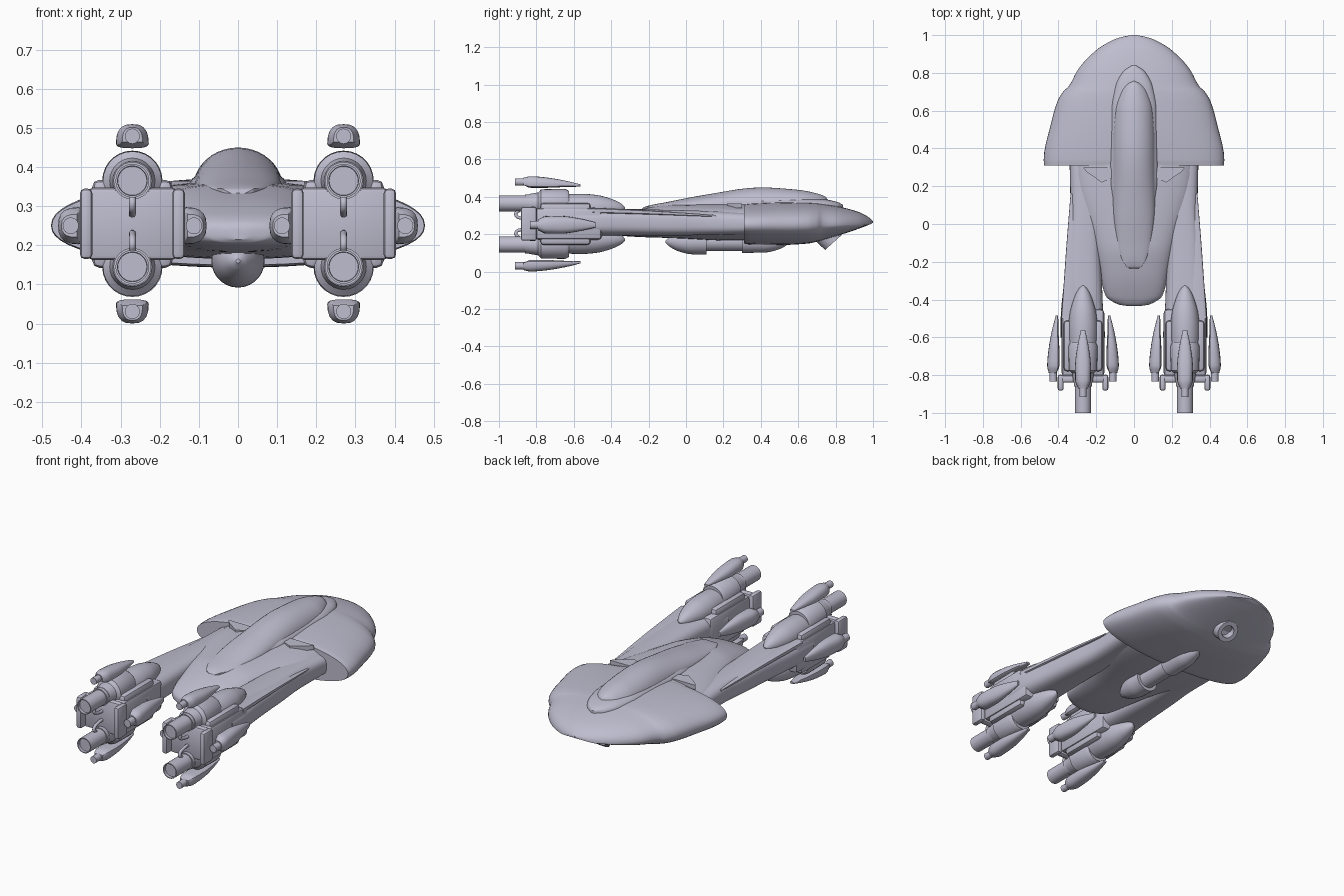
import bpy, bmesh, math
from mathutils import Vector

default = bpy.data.objects.get("Cube")
if default:
    bpy.data.objects.remove(default, do_unlink=True)

paint = bpy.data.materials.new("pale_grey_hull")
paint.use_nodes = True
paint.diffuse_color = (0.52, 0.51, 0.62, 1)
paint.node_tree.nodes["Principled BSDF"].inputs["Base Color"].default_value = paint.diffuse_color


def finish(name, bm, angle=35):
    """Turn a bmesh into a painted object with smooth shading and sharp edges."""
    bmesh.ops.recalc_face_normals(bm, faces=bm.faces)
    mesh = bpy.data.meshes.new(name)
    bm.to_mesh(mesh)
    bm.free()
    mesh.materials.append(paint)
    mesh.shade_smooth()
    mesh.set_sharp_from_angle(angle=math.radians(angle))
    obj = bpy.data.objects.new(name, mesh)
    bpy.context.collection.objects.link(obj)
    return obj


def smooth_keys(keys, steps):
    """Monotone interpolation of section rows along their first value."""
    def slope(a, b, col):
        return (b[col] - a[col]) / (b[0] - a[0])

    def tangent(i, col):
        if i == 0:
            return slope(keys[i], keys[i + 1], col)
        if i == len(keys) - 1:
            return slope(keys[i - 1], keys[i], col)
        before, after = slope(keys[i - 1], keys[i], col), slope(keys[i], keys[i + 1], col)
        return 2 * before * after / (before + after) if before * after > 0 else 0

    rows = []
    for i in range(len(keys) - 1):
        a, b = keys[i], keys[i + 1]
        span = b[0] - a[0]
        for k in range(steps):
            t = k / steps
            row = [a[0] + span * t]
            for c in range(1, len(a)):
                row.append((2*t**3 - 3*t*t + 1) * a[c] + (3*t*t - 2*t**3) * b[c]
                           + span * ((t**3 - 2*t*t + t) * tangent(i, c) + (t**3 - t*t) * tangent(i + 1, c)))
            rows.append(row)
    return rows + [list(keys[-1])]


def loft(name, keys, edge=None, power=1.0, steps=5, sides=40):
    """Skin sections (y, centre x, half width, top z, bottom z); power below one is boxier."""
    bm = bmesh.new()
    rings = []
    for y, cx, w, top, bottom in (smooth_keys(keys, steps) if steps > 1 else keys):
        mid = (top + bottom) / 2 if edge is None else min(max(edge, bottom), top)
        ring = []
        for k in range(sides):
            a = math.tau * k / sides
            c, s = math.cos(a), math.sin(a)
            c, s = math.copysign(abs(c)**power, c), math.copysign(abs(s)**power, s)
            ring.append(bm.verts.new((cx + w * c, y, mid + s * (top - mid if s > 0 else mid - bottom))))
        rings.append(ring)
    for a, b in zip(rings, rings[1:]):
        for k in range(sides):
            n = (k + 1) % sides
            bm.faces.new((a[k], a[n], b[n], b[k]))
    bm.faces.new(rings[0])
    bm.faces.new(rings[-1])
    return finish(name, bm)


def turned(name, profile, x, z, steps=1, sides=28):
    """Revolve (y, radius) pairs around a lengthwise axis."""
    return loft(name, [(y, x, r, z + r, z - r) for y, r in profile], steps=steps, sides=sides)


def block(name, centre, size, bevel):
    bm = bmesh.new()
    bmesh.ops.create_cube(bm, size=1)
    bmesh.ops.scale(bm, vec=size, verts=bm.verts)
    bmesh.ops.bevel(bm, geom=bm.edges[:], offset=bevel, segments=2, profile=0.5, affect='EDGES')
    bmesh.ops.translate(bm, vec=centre, verts=bm.verts)
    return finish(name, bm, 30)


def pipe(name, points, radius):
    curve = bpy.data.curves.new(name, 'CURVE')
    curve.dimensions = '3D'
    curve.bevel_depth = radius
    curve.bevel_resolution = 3
    spline = curve.splines.new('BEZIER')
    spline.bezier_points.add(len(points) - 1)
    for knot, p in zip(spline.bezier_points, points):
        knot.co = p
        knot.handle_left_type = knot.handle_right_type = 'AUTO'
    curve.materials.append(paint)
    obj = bpy.data.objects.new(name, curve)
    bpy.context.collection.objects.link(obj)


# Broad rounded head with swept wing tips
loft("head_shell", [
    (0.31, 0, 0.476, 0.36, 0.15), (0.34, 0, 0.478, 0.365, 0.145), (0.53, 0, 0.44, 0.372, 0.143),
    (0.65, 0, 0.405, 0.37, 0.15), (0.70, 0, 0.375, 0.367, 0.16), (0.73, 0, 0.345, 0.363, 0.168),
    (0.82, 0, 0.295, 0.347, 0.195), (0.92, 0, 0.20, 0.32, 0.228), (0.97, 0, 0.12, 0.295, 0.247),
    (0.99, 0, 0.065, 0.28, 0.255), (1.0, 0, 0.012, 0.27, 0.262)], edge=0.25, power=0.92, sides=56)

# Central hull, rounded at the engine end
loft("central_hull", [
    (-0.435, 0, 0.03, 0.245, 0.215), (-0.425, 0, 0.085, 0.26, 0.205), (-0.38, 0, 0.15, 0.285, 0.195),
    (-0.25, 0, 0.185, 0.33, 0.185), (-0.1, 0, 0.22, 0.358, 0.18), (0.25, 0, 0.32, 0.363, 0.165),
    (0.45, 0, 0.32, 0.36, 0.165)], power=0.8)

# Raised canopy with its surrounding rim
loft("canopy", [
    (-0.24, 0, 0.012, 0.33, 0.3), (-0.225, 0, 0.042, 0.345, 0.3), (-0.1, 0, 0.09, 0.372, 0.3),
    (0.1, 0, 0.113, 0.41, 0.3), (0.4, 0, 0.115, 0.45, 0.3), (0.6, 0, 0.106, 0.437, 0.3),
    (0.7, 0, 0.078, 0.418, 0.3), (0.745, 0, 0.042, 0.4, 0.3), (0.757, 0, 0.01, 0.385, 0.3)], edge=0.345)
loft("canopy_rim", [
    (0, 0, 0.09, 0.365, 0.3), (0.25, 0, 0.127, 0.39, 0.3), (0.6, 0, 0.124, 0.395, 0.3),
    (0.73, 0, 0.1, 0.388, 0.3), (0.81, 0, 0.055, 0.372, 0.3), (0.84, 0, 0.01, 0.357, 0.3)], edge=0.34, power=0.7)

# Belly pod in three stepped lengths, and the tilted chin tube
turned("belly_pod_tail", [(-0.11, 0.005), (-0.09, 0.025), (-0.03, 0.055), (0.04, 0.068), (0.11, 0.068)], 0, 0.16, steps=4)
turned("belly_pod_middle", [(0.1, 0.05), (0.31, 0.05)], 0, 0.16)
turned("belly_pod_nose", [(0.3, 0.06), (0.42, 0.058), (0.5, 0.04), (0.56, 0.005)], 0, 0.16, steps=4)
chin = turned("chin_tube", [(-0.06, 0.068), (0.035, 0.06), (0.035, 0.036), (0, 0.032)], 0, 0)
chin.location = (0, 0.765, 0.182)
chin.rotation_euler.x = math.radians(-48)


def fin_pod(name, x, z, turn, reach, shift, wide, tall):
    """Tapered pod with a barrel, pointing outward from the engine axis."""
    parts = [loft(name, [
        (-0.87, 0, 0.026, 0.052, 0.015), (-0.83, 0, 0.041, 0.06, 0), (-0.75, 0, 0.042, 0.054, 0),
        (-0.65, 0, 0.03, 0.038, 0.004), (-0.565, 0, 0.012, 0.018, 0.006)],
        edge=0.012, power=0.75, steps=3, sides=20),
        turned(name + "_barrel", [(-0.915, 0.012), (-0.915, 0.019), (-0.8, 0.019)], 0, 0.03, sides=16)]
    for obj in parts:
        obj.location = (x + reach * math.sin(turn), shift, z + reach * math.cos(turn))
        obj.rotation_euler.y = turn
        obj.scale = (wide, 1, tall)


for side, label in ((1, "left_"), (-1, "right_")):
    x, mid = side * 0.27, 0.255

    # Arm from hull to engine cluster, with a slim strake along its outer edge
    loft(label + "arm", [
        (-0.6, x, 0.118, 0.34, 0.175), (-0.47, side * 0.275, 0.112, 0.338, 0.19),
        (-0.3, side * 0.27, 0.1, 0.335, 0.192), (-0.1, side * 0.265, 0.088, 0.33, 0.192),
        (0.1, side * 0.255, 0.082, 0.325, 0.195), (0.4, side * 0.255, 0.088, 0.31, 0.2)], power=0.68)
    loft(label + "arm_strake", [
        (-0.5, side * 0.345, 0.04, 0.342, 0.312), (-0.2, side * 0.33, 0.034, 0.328, 0.305),
        (0.16, side * 0.318, 0.018, 0.303, 0.293)], power=0.5, sides=16)

    # Small winglet beside the canopy
    bm = bmesh.new()
    outline = ((0.1, 0.3), (0.27, 0.3), (0.25, 0.275), (0.17, 0.22), (0.1, 0.25))
    face = bm.faces.new([bm.verts.new((side * px, py, 0.34)) for px, py in outline])
    raised = bmesh.ops.extrude_face_region(bm, geom=[face])["geom"]
    bmesh.ops.translate(bm, vec=Vector((0, 0, 0.025)), verts=[v for v in raised if isinstance(v, bmesh.types.BMVert)])
    finish(label + "winglet", bm)

    # Engine housing
    block(label + "engine_housing", (x, -0.63, mid), (0.225, 0.36, 0.17), 0.02)
    block(label + "engine_backplate", (x, -0.82, mid), (0.225, 0.04, 0.185), 0.012)
    for out in (1, -1):
        block(label + "side_bar", (x + out * 0.118, -0.84, mid), (0.032, 0.085, 0.18), 0.012)
        fin_pod(label + "side_pod", x, mid - 0.005, out * math.pi / 2, 0.125, 0.08, 1.13, 1.08)
        for up in (1, -1):
            block(label + "corner_rail", (x + out * 0.08, -0.645, mid + up * 0.085), (0.045, 0.27, 0.055), 0.018)

    # Upper and lower engine: low cone, taller drum, nozzle, feed pipe and outer fin
    for up, level in ((1, "upper_"), (-1, "lower_")):
        z = mid + up * 0.11
        turned(label + level + "engine_cone", [
            (-0.65, 0.074), (-0.56, 0.077), (-0.48, 0.071), (-0.4, 0.05), (-0.345, 0.024), (-0.325, 0.004)],
            x, mid + up * 0.084, steps=4)
        turned(label + level + "engine_drum", [
            (-0.84, 0.045), (-0.84, 0.05), (-0.79, 0.058), (-0.775, 0.075), (-0.645, 0.077), (-0.625, 0.066)], x, z)
        turned(label + level + "nozzle", [
            (-0.985, 0.037), (-1.0, 0.038), (-1.0, 0.043), (-0.86, 0.043), (-0.86, 0.048), (-0.8, 0.048)], x, z)
        pipe(label + level + "feed_pipe", [
            (x, -0.89, z - up * 0.035), (x, -0.91, mid + up * 0.05), (x, -0.87, mid + up * 0.028),
            (x, -0.82, mid + up * 0.025)], 0.009)
        fin_pod(label + level + "fin", x, mid, 0 if up > 0 else math.pi, 0.193, 0, 1, 1.03)
